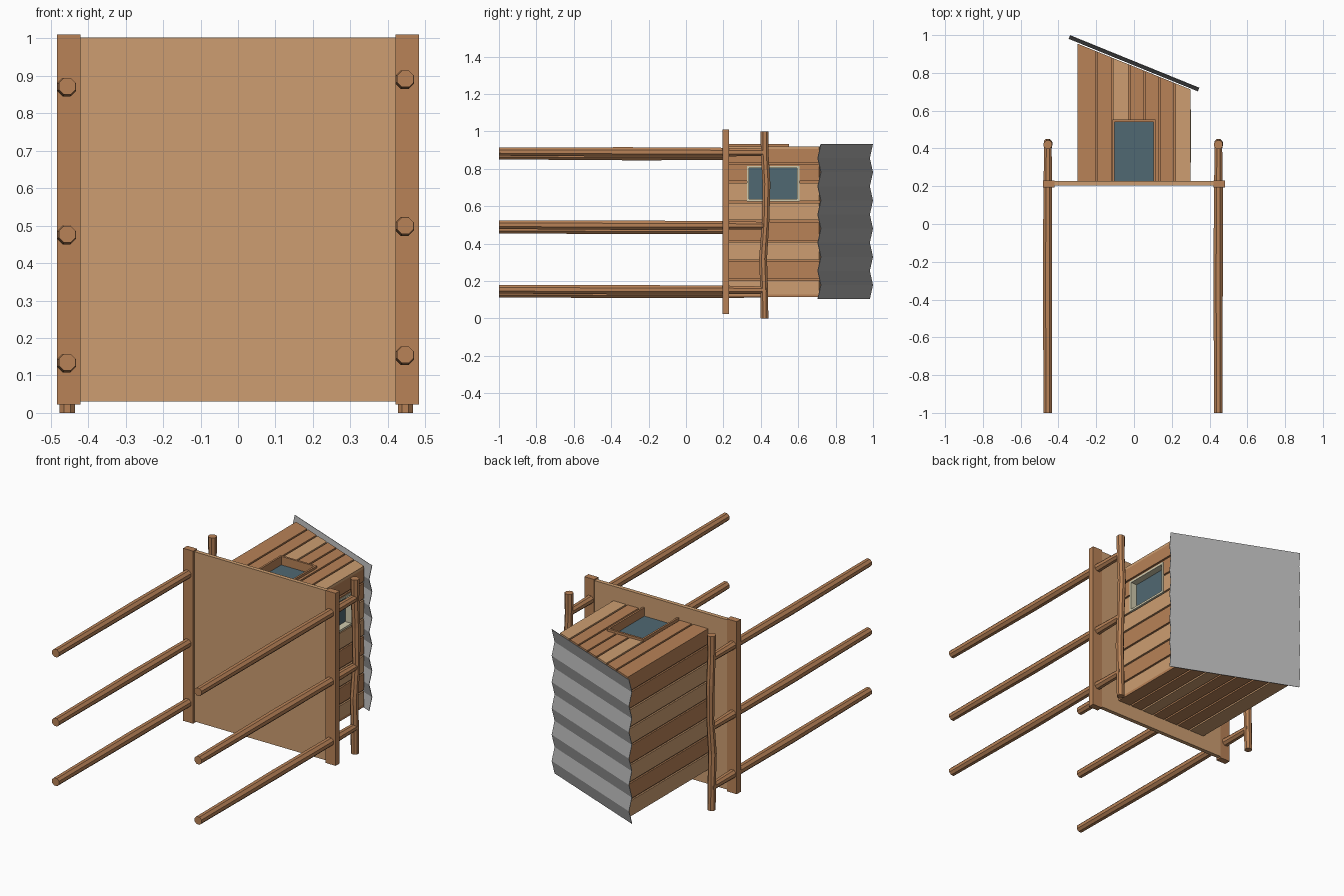
import bpy, bmesh, math
from mathutils import Vector

if "Cube" in bpy.data.objects:
    bpy.data.objects.remove(bpy.data.objects["Cube"])


def material(name, rgb):
    m = bpy.data.materials.new(name)
    lin = [((c / 255 + 0.055) / 1.055) ** 2.4 for c in rgb]
    m.diffuse_color = (*lin, 1)
    m.use_nodes = True
    m.node_tree.nodes["Principled BSDF"].inputs["Base Color"].default_value = m.diffuse_color
    return m


LIGHT = material("light wood", (205, 158, 113))
DARK = material("dark wood", (184, 130, 87))
METAL = material("grey metal", (172, 172, 172))
GLASS = material("dark glass", (80, 104, 114))
CREAM = material("cream trim", (208, 202, 174))


def finish(name, bm, mats):
    bmesh.ops.recalc_face_normals(bm, faces=bm.faces)
    me = bpy.data.meshes.new(name)
    bm.to_mesh(me)
    bm.free()
    for m in mats:
        me.materials.append(m)
    ob = bpy.data.objects.new(name, me)
    bpy.context.collection.objects.link(ob)
    return ob


def wall_top(x):
    return 0.955 - (x + 0.3) * 0.405


def block(bm, x0, x1, y0, y1, z0, z1, mat=0):
    """Box; y1 = None lets the top follow the roof slope."""
    ya, yb = (wall_top(x0), wall_top(x1)) if y1 is None else (y1, y1)
    prof = [(x0, y0), (x1, y0), (x1, yb), (x0, ya)]
    lo, hi = ([bm.verts.new((x, y, z)) for x, y in prof] for z in (z0, z1))
    faces = [bm.faces.new(lo[::-1]), bm.faces.new(hi)]
    for i in range(4):
        j = (i + 1) % 4
        faces.append(bm.faces.new((lo[i], lo[j], hi[j], hi[i])))
    for f in faces:
        f.material_index = mat


def boxes(name, mats, *specs):
    bm = bmesh.new()
    for s in specs:
        block(bm, *s)
    return finish(name, bm, mats)


def pole(name, rings, axis, mat, sides=8):
    """Rough pole from (x, y, z, radius) rings set square to the axis."""
    u = Vector((1, 0, 0))
    v = Vector((0, 0, 1)) if axis == "y" else Vector((0, 1, 0))
    bm = bmesh.new()
    loops = []
    for x, y, z, r in rings:
        loops.append([bm.verts.new(Vector((x, y, z))
                      + u * r * math.cos((k + 0.5) * math.tau / sides)
                      + v * r * math.sin((k + 0.5) * math.tau / sides)) for k in range(sides)])
    for a, b in zip(loops, loops[1:]):
        for k in range(sides):
            n = (k + 1) % sides
            bm.faces.new((a[k], a[n], b[n], b[k]))
    bm.faces.new(loops[0])
    bm.faces.new(loops[-1])
    return finish(name, bm, [mat])


def cut(ob, cutter):
    mod = ob.modifiers.new("opening", "BOOLEAN")
    mod.operation = "DIFFERENCE"
    mod.solver = "EXACT"
    mod.object = cutter
    bpy.context.view_layer.objects.active = ob
    bpy.ops.object.modifier_apply(modifier=mod.name)


# stilts, side beams and crooked handrails
for side, x, heights in (("left", -0.456, (0.135, 0.477, 0.872)),
                         ("right", 0.447, (0.155, 0.5, 0.892))):
    for i, z in enumerate(heights):
        pole(f"{side}_stilt_{i + 1}",
             [(x, -1, z, 0.024), (x - 0.002, -0.3, z - 0.002, 0.027),
              (x, 0.2, z - 0.003, 0.025), (x, 0.43, z - 0.004, 0.021)], "y", DARK)
    s = 1 if x > 0 else -1
    pole(f"{side}_handrail",
         [(x, 0.42, 0, 0.022), (x, 0.418, 0.15, 0.022), (x, 0.412, 0.32, 0.023),
          (x + 0.004, 0.426, 0.52, 0.021), (x, 0.43, 0.72, 0.023),
          (x, 0.421, 0.88, 0.022), (x, 0.42, 1.0, 0.024)], "z", DARK)
    xa, xb = sorted((s * 0.42, s * 0.483))
    boxes(f"{side}_beam", [DARK], (xa, xb, 0.194, 0.231, 0.022, 1.01))

# platform
boxes("platform", [LIGHT], (-0.44, 0.44, 0.205, 0.228, 0.031, 1.003))

# hut: inner core with plank cladding, thin gaps between planks
Y0, ZB, ZF, T = 0.226, 0.113, 0.92, 0.015
core = boxes("hut_core", [DARK], (-0.291, 0.291, Y0, None, ZB + 0.009, ZF - 0.009))
edges_x = (-0.305, -0.2, -0.115, -0.025, 0.055, 0.135, 0.215, 0.305)
edges_z = (0.11, 0.207, 0.308, 0.412, 0.521, 0.622, 0.73, 0.828, 0.925)
G = 0.005


def x_span(i):
    return edges_x[i] + G, edges_x[i + 1] - G


def z_span(i):
    return max(edges_z[i] + G, ZB + T), min(edges_z[i + 1] - G, ZF - T)


tone_x = (1, 1, 0, 1, 1, 1, 0)
tone_z = (0, 1, 0, 1, 0, 0, 1, 1)
door_wall = boxes("door_wall_planks", [LIGHT, DARK],
                  *[(*x_span(i), Y0, None, ZF - T, ZF, tone_x[i]) for i in range(7)])
boxes("rear_wall_planks", [LIGHT, DARK],
      *[(*x_span(i), Y0, None, ZB, ZB + T, tone_x[6 - i]) for i in range(7)])
window_wall = boxes("window_wall_planks", [LIGHT, DARK],
                    *[(0.3 - T, 0.3, Y0, None, *z_span(i), tone_z[i]) for i in range(8)])
boxes("tall_wall_planks", [LIGHT, DARK],
      *[(-0.3, -0.3 + T, Y0, None, *z_span(i), tone_z[i]) for i in range(8)])

# openings
door_cut = boxes("door_cutter", [DARK], (-0.112, 0.112, 0.2, 0.545, 0.875, 1.0))
window_cut = boxes("window_cutter", [DARK], (0.255, 0.4, 0.328, 0.603, 0.628, 0.812))
cut(core, door_cut)
cut(door_wall, door_cut)
cut(core, window_cut)
cut(window_wall, window_cut)
for c in (door_cut, window_cut):
    bpy.data.objects.remove(c, do_unlink=True)

# door: three-sided frame and recessed panel
boxes("door_frame", [DARK],
      (-0.115, -0.104, Y0, 0.54, 0.876, 0.933),
      (0.104, 0.115, Y0, 0.54, 0.876, 0.933),
      (-0.115, 0.115, 0.54, 0.552, 0.876, 0.933))
boxes("door_panel", [GLASS], (-0.108, 0.108, Y0, 0.543, 0.874, 0.884))

# window: four-sided trim and recessed pane
boxes("window_frame", [CREAM],
      (0.256, 0.303, 0.325, 0.337, 0.625, 0.815),
      (0.256, 0.303, 0.594, 0.606, 0.625, 0.815),
      (0.256, 0.303, 0.337, 0.594, 0.625, 0.637),
      (0.256, 0.303, 0.337, 0.594, 0.803, 0.815))
boxes("window_pane", [GLASS], (0.254, 0.264, 0.33, 0.6, 0.63, 0.81))

# corrugated lean-to roof: zigzag strip running down the slope
bm = bmesh.new()
n = 11
rows = []
for k in range(n + 1):
    z = 0.103 + k * (0.932 - 0.103) / n
    h = 0.009 if k % 2 else -0.009
    rows.append([bm.verts.new((x + h * 0.38, y + h * 0.92, z))
                 for x, y in ((-0.342, 0.99), (0.342, 0.712))])
for a, b in zip(rows, rows[1:]):
    bm.faces.new((a[0], b[0], b[1], a[1]))
roof = finish("corrugated_roof", bm, [METAL])
sol = roof.modifiers.new("sheet", "SOLIDIFY")
sol.thickness = 0.003
sol.offset = 0
